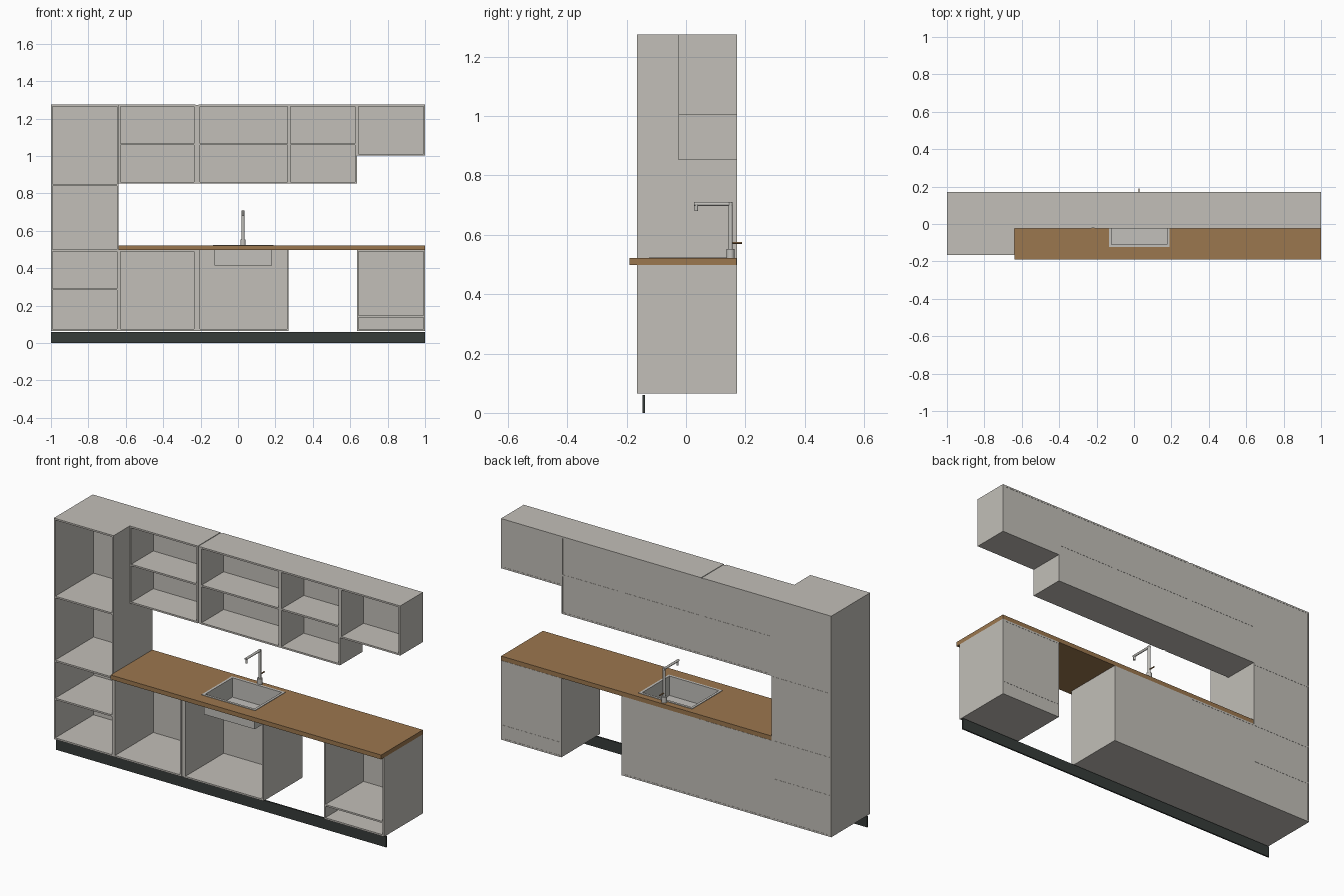
import bpy, bmesh
from mathutils import Vector

cube = bpy.data.objects.get("Cube")
if cube:
    bpy.data.objects.remove(cube, do_unlink=True)


def material(name, rgb):
    m = bpy.data.materials.new(name)
    m.use_nodes = True
    m.diffuse_color = (*rgb, 1)
    bsdf = next(n for n in m.node_tree.nodes if n.type == 'BSDF_PRINCIPLED')
    bsdf.inputs["Base Color"].default_value = (*rgb, 1)
    return m


GREY = material("warm grey board", (0.54, 0.52, 0.48))
WOOD = material("brown wood", (0.33, 0.184, 0.077))
DARK = material("dark plinth", (0.037, 0.045, 0.042))
STEEL = material("brushed steel", (0.54, 0.53, 0.50))


def finish(name, bm, mat):
    bmesh.ops.recalc_face_normals(bm, faces=bm.faces)
    me = bpy.data.meshes.new(name)
    bm.to_mesh(me)
    bm.free()
    me.materials.append(mat)
    ob = bpy.data.objects.new(name, me)
    bpy.context.collection.objects.link(ob)
    return ob


def add_box(bm, x0, x1, y0, y1, z0, z1):
    for v in bmesh.ops.create_cube(bm, size=1)["verts"]:
        v.co = Vector((x1 if v.co.x > 0 else x0,
                       y1 if v.co.y > 0 else y0,
                       z1 if v.co.z > 0 else z0))


def box(name, mat, *bounds):
    bm = bmesh.new()
    add_box(bm, *bounds)
    return finish(name, bm, mat)


T = 0.009           # board thickness
BACK = 0.172        # rear plane of every unit
FRONT = -0.165      # front of the floor units
WALL_FRONT = -0.025  # front of the wall units


def carcass(name, x0, x1, front, z0, z1, shelves=(), top=True):
    """Open-fronted cabinet: sides, bottom, top, back and shelves."""
    bm = bmesh.new()
    add_box(bm, x0, x0 + T, front, BACK, z0, z1)
    add_box(bm, x1 - T, x1, front, BACK, z0, z1)
    add_box(bm, x0 + T, x1 - T, BACK - 0.006, BACK - 0.001, z0 + T, z1)
    levels = [z0] + [s - T / 2 for s in shelves] + ([z1 - T] if top else [])
    for z in levels:
        add_box(bm, x0 + T, x1 - T, front, BACK, z, z + T)
    return finish(name, bm, GREY)


# Floor units
BASE, DECK, TOP = 0.065, 0.498, 1.275
carcass("tall_cabinet", -1, -0.638, FRONT, BASE, TOP, (0.287, 0.495, 0.845))
carcass("base_cabinet_right", -0.638, -0.226, FRONT, BASE, DECK)
carcass("sink_cabinet", -0.212, 0.27, FRONT, BASE, DECK, top=False)
carcass("base_cabinet_left", 0.635, 1, FRONT, BASE, DECK, (0.142,))
box("base_filler", GREY, -0.226, -0.212, FRONT + 0.004, BACK - 0.001, BASE, DECK)

# Wall units
carcass("wall_cabinet_right", -0.638, -0.226, WALL_FRONT, 0.852, TOP, (1.063,))
carcass("wall_cabinet_middle", -0.212, 0.273, WALL_FRONT, 0.852, TOP, (1.063,))
carcass("wall_cabinet_left", 0.273, 0.635, WALL_FRONT, 0.852, TOP, (1.063,))
carcass("wall_cabinet_short", 0.635, 1, WALL_FRONT, 1.003, TOP)
box("wall_filler", GREY, -0.226, -0.212, WALL_FRONT + 0.004, BACK - 0.001, 0.852, TOP - 0.003)

# Plinth in two lengths
box("plinth_right", DARK, -1, -0.215, -0.147, -0.139, 0, 0.06)
box("plinth_left", DARK, -0.215, 1, -0.147, -0.139, 0, 0.06)

# Worktop: plain length, and a length notched around the sink
W0, W1, SEAM = DECK, 0.522, -0.125
box("worktop_right", WOOD, -0.638, SEAM, -0.19, 0.171, W0, W1)
bm = bmesh.new()
outline = [(SEAM, -0.19), (1, -0.19), (1, 0.171), (SEAM, 0.171),
           (SEAM, 0.13), (0.182, 0.13), (0.182, -0.115), (SEAM, -0.115)]
face = bm.faces.new([bm.verts.new((x, y, W0)) for x, y in outline])
lifted = bmesh.ops.extrude_face_region(bm, geom=[face])["geom"]
bmesh.ops.translate(bm, vec=(0, 0, W1 - W0),
                    verts=[g for g in lifted if isinstance(g, bmesh.types.BMVert)])
finish("worktop_left", bm, WOOD)

# Sink: rectangular rings, from the outer base over the rim to the inner floor
bm = bmesh.new()
rings = []
for margin, z in [(0, 0.415), (0, W1), (0.009, W1), (0.009, W1 + 0.003),
                  (-0.004, W1 + 0.003), (-0.004, 0.419)]:
    x0, x1 = -0.125 - margin, 0.181 + margin
    y0, y1 = -0.114 - margin, 0.129 + margin
    rings.append([bm.verts.new((x, y, z))
                  for x, y in ((x0, y0), (x1, y0), (x1, y1), (x0, y1))])
for a, b in zip(rings, rings[1:]):
    for i in range(4):
        j = (i + 1) % 4
        bm.faces.new((a[i], a[j], b[j], b[i]))
bm.faces.new(rings[0])
bm.faces.new(rings[-1])
finish("sink", bm, STEEL)


# Tap
def rod(name, mat, start, end, radius):
    a, b = Vector(start), Vector(end)
    d = b - a
    bpy.ops.mesh.primitive_cylinder_add(vertices=24, radius=radius, depth=d.length,
                                        location=(a + b) / 2,
                                        rotation=d.to_track_quat('Z', 'Y').to_euler())
    ob = bpy.context.object
    ob.name = name
    ob.data.materials.append(mat)
    bpy.ops.object.shade_smooth_by_angle()
    return ob


X, Y, Z = 0.027, 0.150, 0.704
rod("tap_base", STEEL, (X, Y, W1), (X, Y, 0.553), 0.0135)
rod("tap_column", STEEL, (X, Y, 0.55), (X, Y, Z + 0.006), 0.0075)
rod("tap_spout", STEEL, (X, Y + 0.006, Z), (X, 0.027, Z), 0.0065)
rod("tap_nozzle", STEEL, (X, 0.035, Z), (X, 0.035, 0.68), 0.006)
rod("tap_lever", WOOD, (X, Y, 0.573), (X, 0.189, 0.573), 0.0035)
